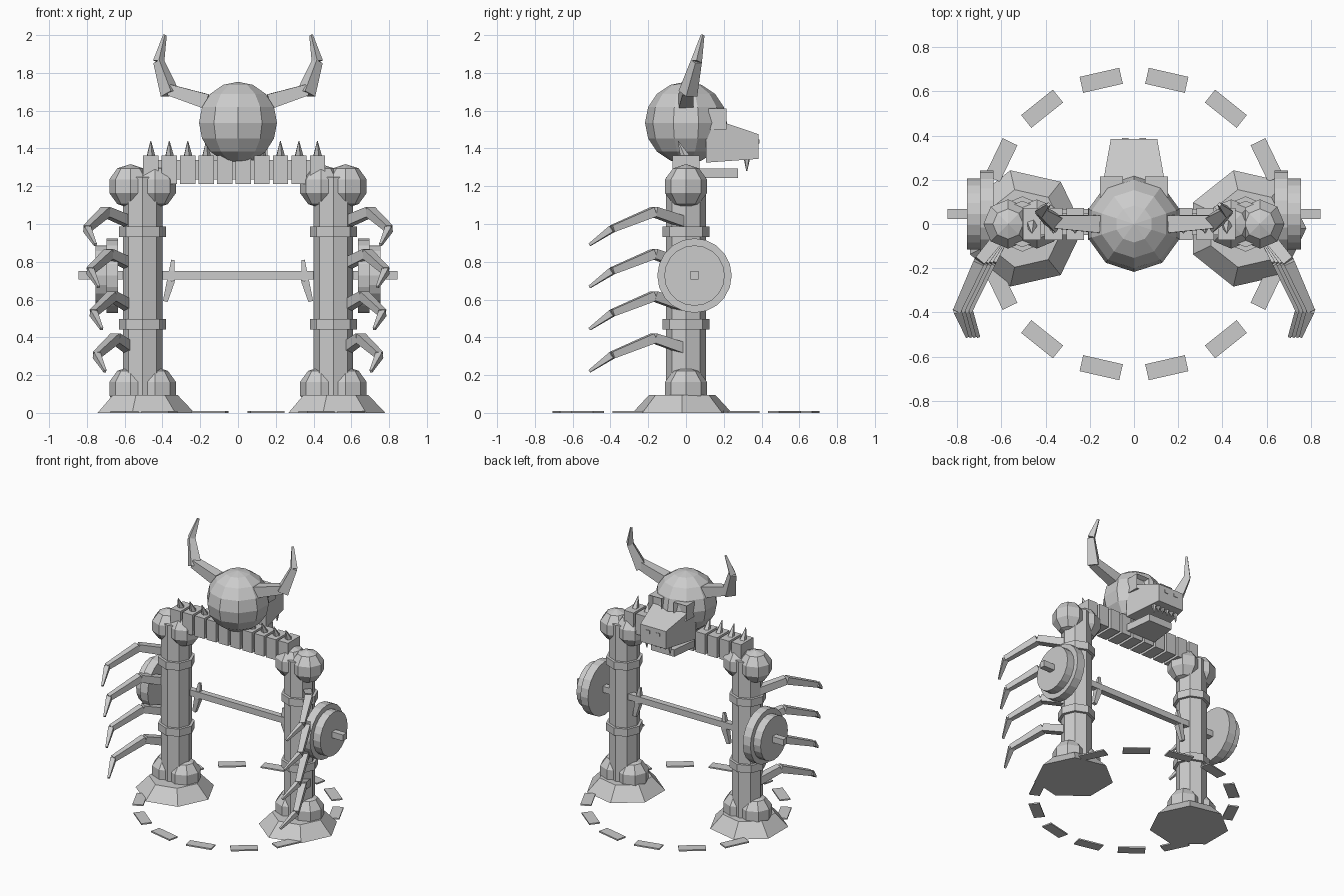
import bpy, bmesh, math
from mathutils import Vector, Matrix

if "Cube" in bpy.data.objects:
    bpy.data.objects.remove(bpy.data.objects["Cube"])

bone = bpy.data.materials.new("bone_grey")
bone.diffuse_color = (0.6, 0.6, 0.6, 1)
bone.use_nodes = True
bone.node_tree.nodes["Principled BSDF"].inputs["Base Color"].default_value = bone.diffuse_color


def finish(name, bm):
    bmesh.ops.recalc_face_normals(bm, faces=bm.faces)
    me = bpy.data.meshes.new(name)
    bm.to_mesh(me)
    bm.free()
    me.materials.append(bone)
    ob = bpy.data.objects.new(name, me)
    bpy.context.collection.objects.link(ob)
    return ob


def add_box(bm, lo, hi, rot=0.0):
    lo, hi = Vector(lo), Vector(hi)
    m = Matrix.Rotation(rot, 4, 'Z') @ Matrix.Translation((lo + hi) / 2) @ Matrix.Diagonal((*(hi - lo), 1))
    return bmesh.ops.create_cube(bm, size=1, matrix=m)["verts"]


def add_loft(bm, a, b, ra, rb, sides, turn=0.0):
    """Tapered prism from a to b; radii reach the corners."""
    a, b = Vector(a), Vector(b)
    d = (b - a).normalized()
    up = Vector((0, 0, 1)) if abs(d.z) < 0.95 else Vector((0, 1, 0))
    u = up.cross(d).normalized()
    v = d.cross(u)
    rings = []
    for c, r in ((a, ra), (b, rb)):
        rings.append([bm.verts.new(c + r * (u * math.cos(t) + v * math.sin(t)))
                      for t in (turn + 2 * math.pi * i / sides for i in range(sides))])
    for i in range(sides):
        j = (i + 1) % sides
        bm.faces.new((rings[0][i], rings[0][j], rings[1][j], rings[1][i]))
    bm.faces.new(rings[0][::-1])
    bm.faces.new(rings[1])


def add_limb(bm, points, radii):
    """Chain of square tapered segments."""
    for i in range(len(points) - 1):
        add_loft(bm, points[i], points[i + 1], radii[i], radii[i + 1], 4, math.pi / 4)


def add_ball(bm, c, r, sides, rows, start=0.0):
    c = Vector(c)
    top, bot = bm.verts.new(c + Vector((0, 0, r))), bm.verts.new(c - Vector((0, 0, r)))
    rings = []
    for k in range(1, rows):
        p = math.pi * k / rows
        rings.append([bm.verts.new(c + r * Vector((math.sin(p) * math.cos(t), math.sin(p) * math.sin(t), math.cos(p))))
                      for t in (start + 2 * math.pi * i / sides for i in range(sides))])
    for i in range(sides):
        j = (i + 1) % sides
        bm.faces.new((top, rings[0][i], rings[0][j]))
        bm.faces.new((bot, rings[-1][j], rings[-1][i]))
        for q, w in zip(rings, rings[1:]):
            bm.faces.new((q[i], w[i], w[j], q[j]))


for side, s in (("left", -1), ("right", 1)):
    px = 0.505 * s

    # leg bone: shaft, two collars, paired knobs at both ends
    bm = bmesh.new()
    add_loft(bm, (px, 0, 0.09), (px, 0, 1.25), 0.105, 0.105, 8)
    finish(side + "_leg_shaft", bm)
    bm = bmesh.new()
    for z in (0.47, 0.96):
        add_loft(bm, (px, 0, z - 0.028), (px, 0, z + 0.028), 0.125, 0.125, 8)
    finish(side + "_leg_collars", bm)
    bm = bmesh.new()
    for z in (0.128, 1.2):
        for dx in (-0.065, 0.065):
            add_ball(bm, (px + dx, 0, z), 0.117, 8, 5)
    finish(side + "_leg_knobs", bm)

    # seven-sided plinth
    bm = bmesh.new()
    m = Matrix.Translation((px, -0.02, 0.0475))
    ring = []
    for z, r in ((0, 0.27), (0.095, 0.18)):
        ring.append([bm.verts.new((px + 0.005 + r * math.cos(2 * math.pi * i / 7),
                                   -0.02 + r * math.sin(2 * math.pi * i / 7), z)) for i in range(7)])
    bm.faces.new(ring[0])
    bm.faces.new(ring[1])
    for i in range(7):
        j = (i + 1) % 7
        bm.faces.new((ring[0][i], ring[0][j], ring[1][j], ring[1][i]))
    finish(side + "_plinth", bm)

    # four jointed ribs sweeping forward
    bm = bmesh.new()
    for k in range(4):
        z, o = -0.223 * k, -0.017 * k
        add_limb(bm, [(s * 0.57, -0.01, 1.01 + z), (s * (0.70 + o), -0.17, 1.065 + z),
                      (s * (0.80 + o), -0.39, 0.975 + z), (s * (0.755 + o), -0.51, 0.89 + z)],
                 [0.04, 0.036, 0.026, 0.01])
    finish(side + "_ribs", bm)

    # claw gripping the bar
    bm = bmesh.new()
    add_limb(bm, [(s * 0.385, 0.045, 0.59), (s * 0.355, 0.045, 0.70), (s * 0.345, 0.045, 0.81)],
             [0.018, 0.03, 0.012])
    finish(side + "_claw", bm)

    # weight plates
    bm = bmesh.new()
    add_loft(bm, (s * 0.635, 0.045, 0.727), (s * 0.697, 0.045, 0.727), 0.197, 0.197, 20)
    add_loft(bm, (s * 0.697, 0.045, 0.727), (s * 0.755, 0.045, 0.727), 0.16, 0.16, 20)
    finish(side + "_weight_plates", bm)

    # three-part horn
    bm = bmesh.new()
    add_limb(bm, [(s * 0.165, 0, 1.648), (s * 0.365, 0.01, 1.71)], [0.056, 0.042])
    add_limb(bm, [(s * 0.36, 0.01, 1.69), (s * 0.42, 0.055, 1.86), (s * 0.387, 0.088, 2.0)],
             [0.052, 0.03, 0.01])
    finish(side + "_horn", bm)

    # eye socket frame with sunken eye
    bm = bmesh.new()
    x0, x1 = sorted((s * 0.05, s * 0.155))
    add_box(bm, (x0, 0.12, 1.5), (x1, 0.215, 1.612))
    bm.normal_update()
    front = [f for f in bm.faces if f.normal.y > 0.9]
    bmesh.ops.inset_region(bm, faces=front, thickness=0.022)
    bmesh.ops.translate(bm, vec=(0, -0.03, 0), verts=list({v for f in front for v in f.verts}))
    finish(side + "_eye_socket", bm)

# bar
bm = bmesh.new()
add_box(bm, (-0.845, 0.023, 0.705), (0.845, 0.067, 0.75))
finish("bar", bm)

# spine: vertebrae, cord and leaning spikes
verte, spikes = bmesh.new(), bmesh.new()
for i in range(10):
    x = -0.462 + 0.098 * i
    add_box(verte, (x - 0.04, -0.072, 1.212), (x + 0.04, 0.072, 1.363))
    add_loft(spikes, (x, -0.005, 1.355), (x, -0.042, 1.44), 0.026, 0.002, 5)
add_box(verte, (-0.46, -0.05, 1.235), (0.42, 0.05, 1.34))
finish("spine", verte)
finish("spine_spikes", spikes)

# skull ball
bm = bmesh.new()
add_ball(bm, (0, 0, 1.536), 0.217, 10, 8, math.pi / 2)
finish("skull", bm)

# tapered snout
bm = bmesh.new()
for v in add_box(bm, (-1, 0.105, 0), (1, 0.385, 1)):
    near = v.co.y > 0.2
    v.co.x *= 0.105 if near else 0.155
    v.co.z = (1.475 if near else 1.57) if v.co.z > 0.5 else (1.345 if near else 1.325)
finish("snout", bm)

# nostrils
bm = bmesh.new()
for s in (-1, 1):
    add_box(bm, (s * 0.04 - 0.015, 0.38, 1.425), (s * 0.04 + 0.015, 0.389, 1.447))
finish("nostrils", bm)

# upper teeth with longer outer fangs
bm = bmesh.new()
for i in range(6):
    x = -0.095 + 0.038 * i
    h = 0.07 if i in (0, 5) else 0.045
    add_loft(bm, (x, 0.322, 1.35), (x, 0.322, 1.35 - h), 0.018, 0.003, 5)
finish("teeth", bm)

# lower jaw
bm = bmesh.new()
for v in add_box(bm, (-0.12, 0.07, 1.243), (0.12, 0.275, 1.295)):
    if v.co.y > 0.2:
        v.co.x *= 0.8
finish("jaw", bm)

# broken ring of floor tiles
bm = bmesh.new()
for i in range(14):
    add_box(bm, (0.63, -0.092, 0), (0.704, 0.092, 0.01), 2 * math.pi * i / 14)
finish("floor_ring", bm)
